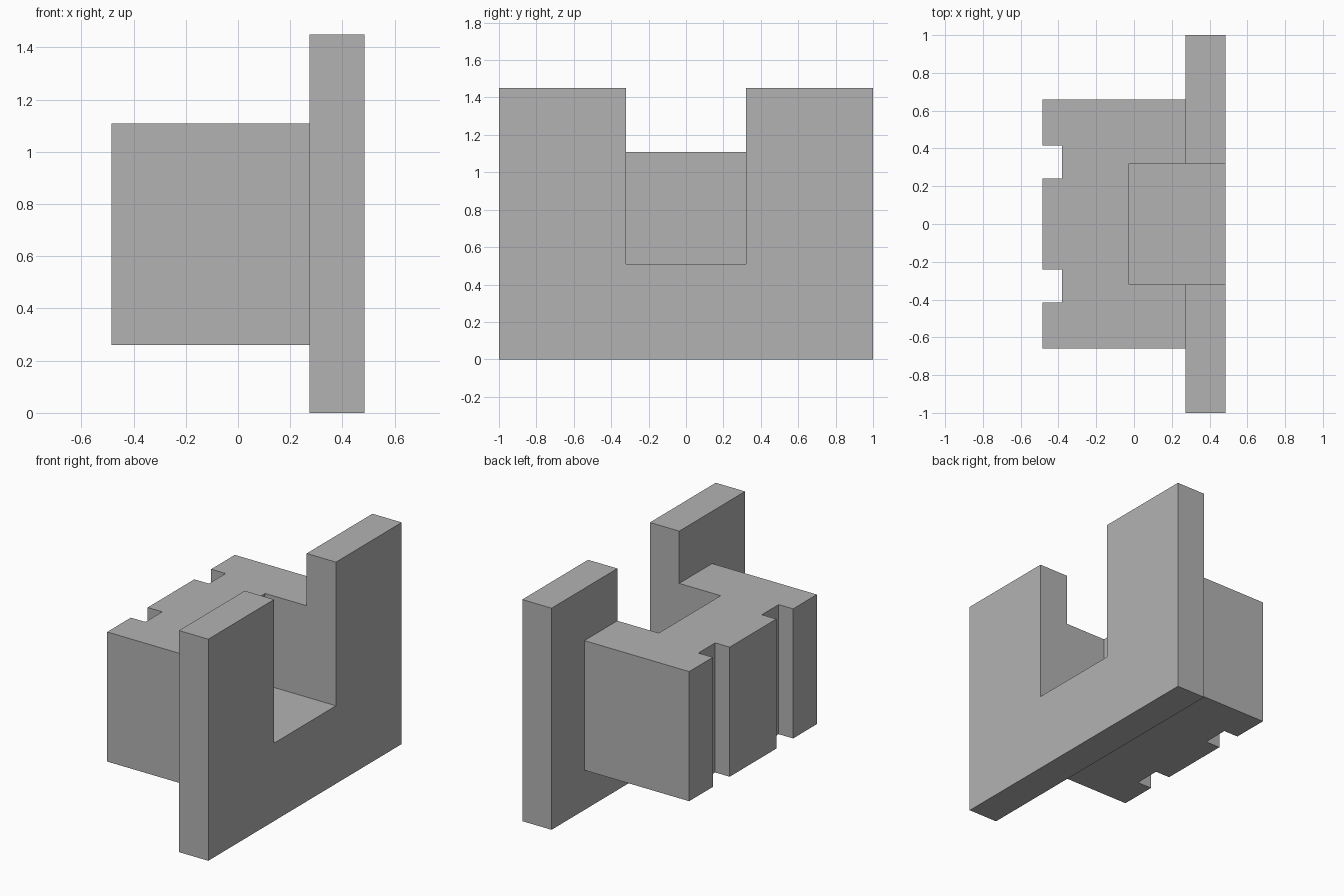
import bpy
import bmesh
from mathutils import Vector

cube = bpy.data.objects.get("Cube")
if cube:
    bpy.data.objects.remove(cube, do_unlink=True)

grey = bpy.data.materials.new("plain grey")
grey.use_nodes = True
colour = (0.45, 0.45, 0.45, 1)
grey.diffuse_color = colour
grey.node_tree.nodes["Principled BSDF"].inputs["Base Color"].default_value = colour


def box(name, low, high):
    """Axis-aligned box between two opposite corners."""
    low, high = Vector(low), Vector(high)
    bm = bmesh.new()
    bmesh.ops.create_cube(bm, size=1)
    bmesh.ops.scale(bm, vec=high - low, verts=bm.verts)
    bmesh.ops.translate(bm, vec=(low + high) / 2, verts=bm.verts)
    mesh = bpy.data.meshes.new(name)
    bm.to_mesh(mesh)
    bm.free()
    mesh.materials.append(grey)
    obj = bpy.data.objects.new(name, mesh)
    bpy.context.collection.objects.link(obj)
    return obj


def combine(body, tool, operation):
    """Apply an exact boolean and discard the tool."""
    tool.hide_render = True
    mod = body.modifiers.new(tool.name, "BOOLEAN")
    mod.operation = operation
    mod.solver = "EXACT"
    mod.object = tool
    bpy.context.view_layer.objects.active = body
    bpy.ops.object.modifier_apply(modifier=mod.name)
    bpy.data.objects.remove(tool, do_unlink=True)


# Tall plate with the block joined to its inner face
bracket = box("slotted_bracket", (0.273, -1, 0), (0.485, 1, 1.45))
block = box("block", (-0.485, -0.66, 0.26), (0.38, 0.66, 1.108))
combine(bracket, block, "UNION")

# Square slot through the plate and into the block
slot = box("slot_cutter", (-0.027, -0.32, 0.51), (0.7, 0.32, 1.7))
combine(bracket, slot, "DIFFERENCE")

# Pair of vertical grooves on the far side of the block
for side in (-1, 1):
    groove = box("groove_cutter", (-0.7, side * 0.328 - 0.087, 0.1),
                 (-0.38, side * 0.328 + 0.087, 1.3))
    combine(bracket, groove, "DIFFERENCE")
